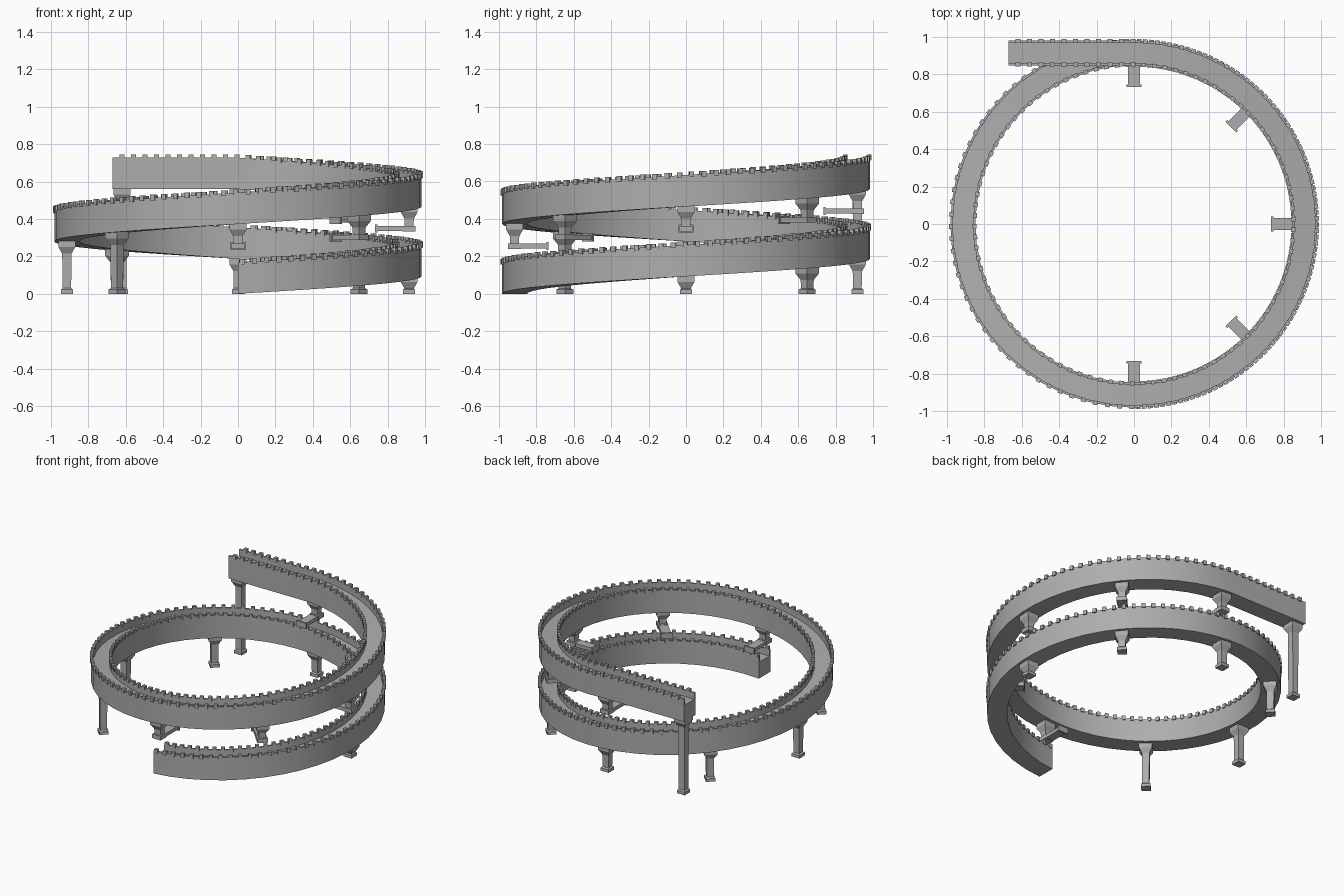
import bpy, bmesh
from math import pi, sin, cos, radians
from mathutils import Matrix, Vector

cube = bpy.data.objects.get("Cube")
if cube:
    bpy.data.objects.remove(cube)

stone = bpy.data.materials.new("grey stone")
stone.use_nodes = True
GREY = (0.42, 0.42, 0.42, 1)
stone.diffuse_color = GREY
stone.node_tree.nodes["Principled BSDF"].inputs["Base Color"].default_value = GREY

R, RISE, TURNS, STRAIGHT = 0.915, 0.373, 1.5, 0.67
HALF, HEIGHT, WALL, DECK = 0.067, 0.168, 0.012, 0.12
ARC = 2 * pi * R * TURNS


def frame(s):
    """Frame at path length s: x points outward, y along the path, z up."""
    a = -pi / 2 + min(s, ARC) / R
    z = RISE * min(s, ARC) / (2 * pi * R)
    out = Vector((cos(a), sin(a), 0))
    along = Vector((-sin(a), cos(a), 0))
    pos = out * R + along * max(0, s - ARC) + Vector((0, 0, z))
    rot = Matrix((out, along, (0, 0, 1))).transposed().to_4x4()
    return Matrix.Translation(pos) @ rot


def finish(name, bm):
    bmesh.ops.recalc_face_normals(bm, faces=bm.faces)
    mesh = bpy.data.meshes.new(name)
    bm.to_mesh(mesh)
    bm.free()
    mesh.materials.append(stone)
    obj = bpy.data.objects.new(name, mesh)
    bpy.context.collection.objects.link(obj)
    return obj


def box(bm, mat, size, centre):
    m = mat @ Matrix.Translation(centre) @ Matrix.Diagonal((*size, 1))
    bmesh.ops.create_cube(bm, size=1, matrix=m)


def square_loft(bm, mat, levels):
    """Square column through (height, width) levels."""
    rings = []
    for z, w in levels:
        h = w / 2
        rings.append([bm.verts.new(mat @ Vector((x * h, y * h, z)))
                      for x, y in ((-1, -1), (1, -1), (1, 1), (-1, 1))])
    for a, b in zip(rings, rings[1:]):
        for i in range(4):
            j = (i + 1) % 4
            bm.faces.new((a[i], a[j], b[j], b[i]))
    bm.faces.new(rings[0])
    bm.faces.new(rings[-1])


# Spiral channel: a trough section swept along the path
inner = HALF - WALL
section = [(-HALF, 0), (HALF, 0), (HALF, HEIGHT), (inner, HEIGHT),
           (inner, DECK), (-inner, DECK), (-inner, HEIGHT), (-HALF, HEIGHT)]
bm = bmesh.new()
steps = [ARC * i / 72 for i in range(73)] + [ARC + STRAIGHT]
loops = [[bm.verts.new(frame(s) @ Vector((x, 0, z))) for x, z in section] for s in steps]
n = len(section)
for a, b in zip(loops, loops[1:]):
    for i in range(n):
        j = (i + 1) % n
        bm.faces.new((a[i], a[j], b[j], b[i]))
bm.faces.new(loops[0])
bm.faces.new(loops[-1])
ramp = finish("spiral_ramp", bm)
bpy.context.view_layer.objects.active = ramp
ramp.select_set(True)
bpy.ops.object.shade_smooth_by_angle(angle=radians(30))

# Battlements along both walls
bm = bmesh.new()
count = 151
for i in range(count):
    s = 0.02 + i * (ARC + STRAIGHT - 0.07) / (count - 1)
    for side in (-1, 1):
        box(bm, frame(s), (0.022, 0.025, 0.03), (side * (HALF - 0.004), 0, HEIGHT + 0.002))
finish("battlements", bm)


def capital(top):
    return [(top - 0.065, 0.05), (top - 0.03, 0.09), (top + 0.005, 0.09)]


def pillar(name, s):
    m = frame(s)
    top = m.translation.z
    m.translation.z = 0
    bm = bmesh.new()
    square_loft(bm, m, [(0, 0.064), (0.022, 0.064), (0.03, 0.046)] + capital(top))
    finish(name, bm)


def bracket(name, s):
    m = frame(s)
    bm = bmesh.new()
    square_loft(bm, m, [(-0.115, 0.046)] + capital(0))
    # Horizontal arm with a flared plate at its inner end
    box(bm, m, (0.2, 0.064, 0.026), (-0.07, 0, -0.118))
    box(bm, m, (0.07, 0.07, 0.03), (0, 0, -0.118))
    box(bm, m, (0.012, 0.08, 0.042), (-0.176, 0, -0.118))
    finish(name, bm)


# Ground pillars under the first turn, brackets under the second
EIGHTH = 2 * pi * R / 8
for k in range(2, 8):
    pillar(f"pillar_{k - 1}", k * EIGHTH)
for k in range(8, 13):
    bracket(f"bracket_{k - 7}", k * EIGHTH)
pillar("end_pillar", ARC + STRAIGHT - 0.05)
